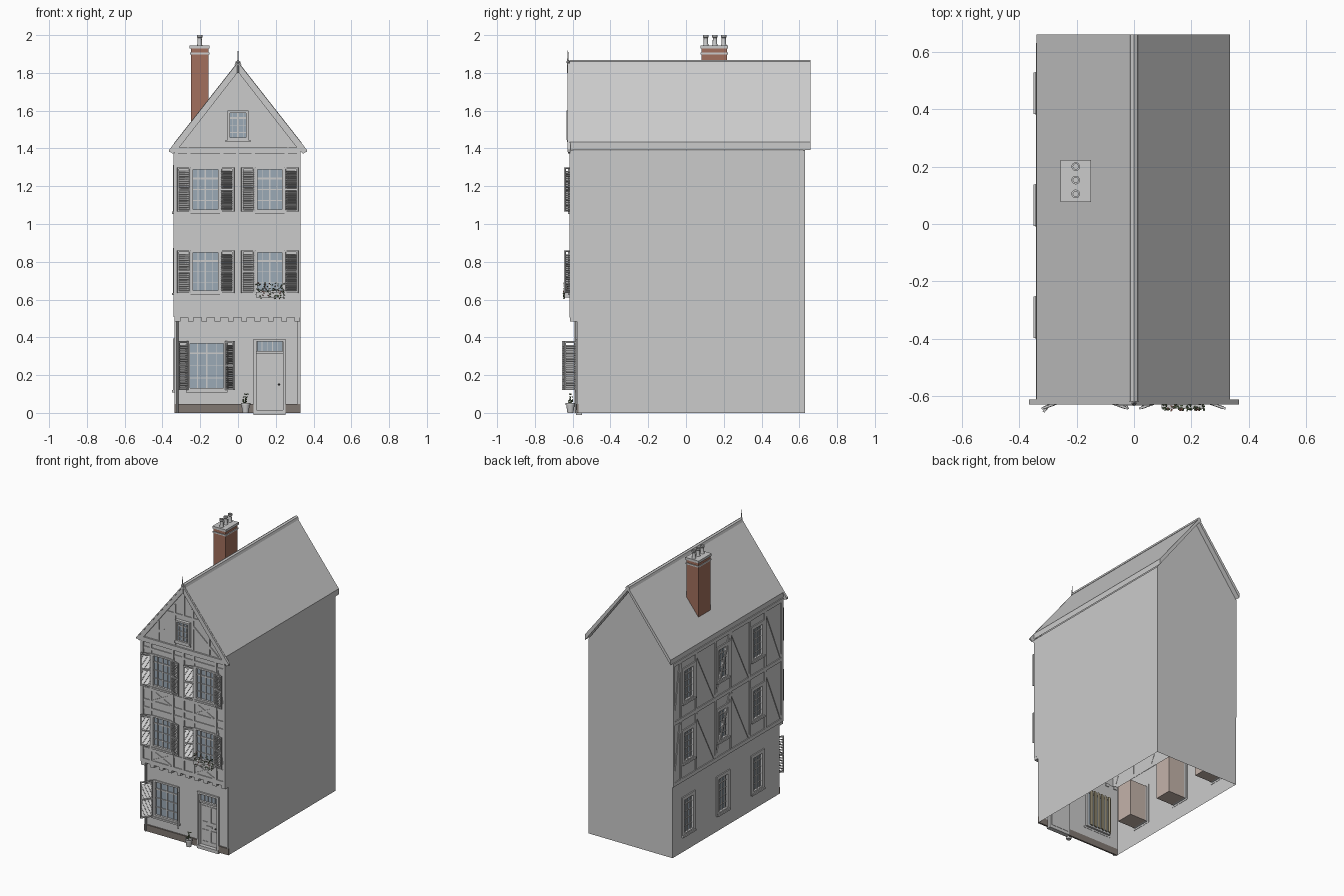
import bpy, bmesh, math, random
from mathutils import Vector as V, Matrix

if "Cube" in bpy.data.objects:
    bpy.data.objects.remove(bpy.data.objects["Cube"])
random.seed(4)
parts = {}
COL = {"glass": (.33, .4, .47, 1), "brick": (.36, .16, .11, 1), "stone": (.22, .19, .17, 1),
       "room": (.55, .45, .4, 1), "curtain": (.62, .54, .36, 1),
       "leaf": (.13, .19, .09, 1), "petal": (.6, .25, .2, 1), "dark": (.1, .1, .1, 1)}
part_col = {}


def bm_of(name, col=None):
    part_col[name] = col
    return parts.setdefault(name, bmesh.new())


def frame(o, u, v, d):
    """Local wall axes: u along, v up, d outward."""
    o, u, v, d = V(o), V(u), V(v), V(d)
    return lambda a, b, c: o + u * a + v * b + d * c


def prism(name, M, pts, d0, d1, col=None):
    bm = bm_of(name, col)
    a = [bm.verts.new(M(x, y, d0)) for x, y in pts]
    b = [bm.verts.new(M(x, y, d1)) for x, y in pts]
    bm.faces.new(a[::-1])
    bm.faces.new(b)
    for i in range(len(a)):
        j = (i + 1) % len(a)
        bm.faces.new((a[i], a[j], b[j], b[i]))


def slab(name, M, u0, u1, v0, v1, d0, d1, col=None):
    prism(name, M, [(u0, v0), (u1, v0), (u1, v1), (u0, v1)], d0, d1, col)


def beam(name, M, p, q, w, d0=-.002, d1=.006, col=None):
    p, q = V(p), V(q)
    t = (q - p).normalized() * w / 2
    n = V((-t.y, t.x))
    prism(name, M, [p - n, q - n, q + n, p + n], d0, d1, col)


def lathe(name, prof, loc, n=16, col=None):
    bm = bm_of(name, col)
    rings = [[bm.verts.new(V(loc) + V((r * math.cos(k * math.tau / n), r * math.sin(k * math.tau / n), z)))
              for k in range(n)] for r, z in prof]
    for a, b in zip(rings, rings[1:]):
        for k in range(n):
            bm.faces.new((a[k], a[(k + 1) % n], b[(k + 1) % n], b[k]))
    bm.faces.new(rings[0][::-1])
    bm.faces.new(rings[-1])


def panel(name, M, u0, u1, v0, v1, holes):
    """Flat wall with rectangular openings."""
    bm = bm_of(name)
    us = sorted({u0, u1, *[h[i] for h in holes for i in (0, 1)]})
    vs = sorted({v0, v1, *[h[i] for h in holes for i in (2, 3)]})
    for a, b in zip(us, us[1:]):
        for c, d in zip(vs, vs[1:]):
            m, n = (a + b) / 2, (c + d) / 2
            if not any(h[0] < m < h[1] and h[2] < n < h[3] for h in holes):
                bm.faces.new([bm.verts.new(M(*p, 0)) for p in ((a, c), (b, c), (b, d), (a, d))])


def border(name, M, u0, u1, v0, v1, w, d0, d1):
    for a, b in ((u0, u0 + w), (u1 - w, u1)):
        slab(name, M, a, b, v0, v1, d0, d1)
    for a, b in ((v0, v0 + w), (v1 - w, v1)):
        slab(name, M, u0 + w, u1 - w, a, b, d0, d1)


def window(M, u0, u1, v0, v1, cols=4, rows=4, sill=.014):
    border("window_frames", M, u0, u1, v0, v1, .012, -.016, .007)
    slab("window_glass", M, u0 + .01, u1 - .01, v0 + .01, v1 - .01, -.012, -.009, "glass")
    for i in range(1, cols):
        u, w = u0 + (u1 - u0) * i / cols, .004 if i * 2 == cols else .0022
        slab("window_bars", M, u - w, u + w, v0 + .01, v1 - .01, -.011, -.002)
    for i in range(1, rows):
        v, w = v0 + (v1 - v0) * i / rows, .0045 if i == rows - 1 else .0022
        slab("window_bars", M, u0 + .01, u1 - .01, v - w, v + w, -.011, -.003)
    slab("window_sills", M, u0 - .01, u1 + .01, v0 - .012, v0, -.002, sill)


def shutter(hx, hy, tx, ty, v0, v1):
    """Louvred leaf from hinge to tip."""
    h, t = V((hx, hy, 0)), V((tx, ty, 0))
    L, u = (t - h).length, (t - h).normalized()
    n = V((u.y, -u.x, 0))
    M = frame(h, u, (0, 0, 1), n)
    border("shutters", M, 0, L, v0, v1, .009, -.004, .004)
    m = (v0 + v1) / 2
    slab("shutters", M, .009, L - .009, m - .005, m + .005, -.004, .004)
    S = frame(h, n, (0, 0, 1), u)
    z = v0 + .016
    while z < v1 - .014:
        beam("shutter_slats", S, (-.0045, z - .004), (.0045, z + .004), .002, .008, L - .008)
        z += .0115


# --- wall frames ---
Z = (0, 0, 1)
G = frame((0, -.57, 0), (1, 0, 0), Z, (0, -1, 0))
F = frame((0, -.61, 0), (1, 0, 0), Z, (0, -1, 0))
A = frame((0, -.626, 0), (1, 0, 0), Z, (0, -1, 0))
B = frame((0, .63, 0), (1, 0, 0), Z, (0, 1, 0))
L = frame((-.335, 0, 0), (0, 1, 0), Z, (-1, 0, 0))
R = frame((.33, 0, 0), (0, 1, 0), Z, (1, 0, 0))

levels = [(.12, .38), (.635, .86), (1.065, 1.3)]
front_w = [(-.25, -.095, *lv) for lv in levels[1:]] + [(.09, .245, *lv) for lv in levels[1:]]
shop_w = (-.265, -.065, .12, .38)
door = (.09, .245, 0, .38)
side_w = [(y - .062, y + .062, *lv) for y in (-.325, .065, .455) for lv in levels]
JZ = .505

# --- walls, open underneath ---
panel("walls", G, -.335, .33, 0, JZ, [shop_w, door])
panel("walls", F, -.335, .33, JZ, 1.39, front_w)
panel("walls", L, -.57, .63, 0, 1.39, side_w)
panel("walls", R, -.57, .63, 0, 1.39, [])
for M in (L, R):
    panel("walls", M, -.61, -.57, JZ, 1.39, [])
panel("walls", B, -.335, .33, 0, 1.39, [])
panel("walls", frame((0, 0, JZ), (1, 0, 0), (0, 1, 0), Z), -.335, .33, -.61, -.57, [])
for M in (F, B):
    prism("gables", M, [(-.335, 1.39), (.33, 1.39), (0, 1.825)], -.01, 0)

# --- windows, rooms and curtains behind ---
for w in front_w + [shop_w]:
    M = G if w is shop_w else F
    window(M, *w)
    n = 12
    s = (w[1] - w[0] - .02) / n
    for i in range(n):
        u = w[0] + .01 + i * s
        d = -.03 - .008 * (i % 2)
        slab("curtains", M, u, u + s, w[2], w[3], d - .006, d, "curtain")
for w in side_w:
    window(L, *w, cols=4, rows=5, sill=.015)
    border("side_window_surrounds", L, w[0] - .013, w[1] + .013, w[2] - .01, w[3] + .013, .013, -.002, .008)
    slab("room_boxes", L, *w, -.145, -.016, "room")
window(A, -.055, .055, 1.445, 1.6, cols=4, rows=4, sill=.005)

# --- shutters ---
for u0, u1, v0, v1 in front_w:
    shutter(u0, -.617, u0 - .072, -.643, v0, v1)
    shutter(u1, -.617, u1 + .074, -.643, v0, v1)
shutter(-.265, -.582, -.315, -.655, .12, .38)
shutter(-.065, -.582, -.02, -.645, .12, .38)

# --- door ---
border("door_frame", G, .083, .252, -.012, .392, .014, -.02, .012)
slab("door_frame", G, .095, .24, .315, .327, -.02, .004)
slab("door_leaf", G, .097, .238, .01, .315, -.022, -.012)
for u in (.108, .172):
    for v0, v1 in ((.035, .125), (.175, .295)):
        border("door_panels", G, u, u + .055, v0, v1, .008, -.013, -.008)
slab("letter_flap", G, .145, .19, .145, .156, -.013, -.007)
slab("transom_glass", G, .1, .236, .325, .38, -.016, -.012, "glass")
for i in range(1, 5):
    slab("transom_bars", G, .097 + i * .028, .101 + i * .028, .325, .38, -.013, -.006)
lathe("door_knob", [(.002, -.005), (.005, 0), (.002, .005)], (.217, -.565, .15), 10, "dark")
slab("door_step", G, .083, .252, 0, .014, -.02, .016)

# --- plinth and ground floor corner posts ---
for a, b in ((-.335, .083), (.252, .33)):
    slab("plinth", G, a, b, 0, .046, -.002, .01, "stone")
for a in (-.335, .316):
    slab("corner_posts", G, a, a + .014, .046, JZ, -.002, .008)
lathe("drainpipe", [(.005, 0), (.005, .49)], (-.321, -.585, 0), 10)

# --- jetty beam with joist ends ---
slab("jetty_beam", F, -.335, .33, JZ, .535, -.002, .006)
for i in range(10):
    u = -.335 + i * .0705
    slab("joist_ends", F, u, u + .03, .485, JZ + .002, -.045, .005)

# --- front timber framing ---
T = "front_timbers"
for z in (.61, .9, .955, 1.04, 1.33):
    beam(T, F, (-.335, z), (.33, z), .018)
for u in (-.326, -.26, -.085, -.0025, .08, .255, .321):
    beam(T, F, (u, .535), (u, 1.39), .018, d1=.007)
for u in (-.1725, .1675):
    for v0, v1 in ((.535, .605), (.96, 1.035)):
        for s in (-1, 1):
            beam(T, F, (u - .075, v0 if s > 0 else v1), (u + .075, v1 if s > 0 else v0), .013, d1=.005)
for s in (-1, 1):
    for v in (.62, 1.05):
        beam(T, F, (s * .31, v), (s * .265, v + .27), .013, d1=.005)
    beam(T, F, (s * .07, 1.41), (s * .07, 1.7), .016)
    beam(T, F, (s * .27, 1.41), (s * .07, 1.58), .016)
    slab(T, F, s * .2 - .008, s * .2 + .008, 1.41, 1.55, -.002, .006)
beam(T, F, (-.15, 1.63), (.15, 1.63), .018)
beam(T, F, (0, 1.63), (0, 1.8), .018)
slab("gable_beam", F, -.335, .33, 1.372, 1.405, -.002, .012)

# --- left side timber framing ---
T = "side_timbers"
for z in (.52, .955, 1.375):
    beam(T, L, (-.61, z), (.63, z), .026, d1=.007)
for y in (-.6, .62):
    beam(T, L, (y, .52), (y, 1.38), .02, d1=.007)
for y in (-.325, .065, .455):
    for s in (-1, 1):
        beam(T, L, (y + s * .085, .52), (y + s * .085, 1.38), .018)
for a, b in ((-.59, -.42), (.14, -.01), (.16, .365), (.61, .55), (-.23, -.03)):
    for v in (.535, .97):
        beam(T, L, (a, v), (b, v + .39), .018, d1=.005)

# --- roof, ridge, barge boards, finial ---
K = 1.275
prism("roof", F, [(-.34, 1.86 - .34 * K), (0, 1.86), (.335, 1.86 - .335 * K), (.335, 1.392),
                  (0, 1.832), (-.34, 1.392)], -1.27, .006)
prism("ridge_cap", F, [(-.018, 1.842), (-.012, 1.86), (0, 1.867), (.012, 1.86), (.018, 1.842), (0, 1.85)], -1.27, .008)
for s in (-1, 1):
    prism("barge_boards", F, [(0, 1.85), (s * .365, 1.385), (s * .345, 1.372), (s * .315, 1.4), (0, 1.805)], .004, .014)
    prism("barge_trim", F, [(0, 1.857), (s * .365, 1.392), (s * .365, 1.38), (0, 1.845)], .002, .018)
    slab("eave_hooks", frame((0, -.565, 0), (1, 0, 0), Z, (0, -1, 0)), s * .32 - .014, s * .32 + .014, 1.4, 1.432, 0, .004)
lathe("finial", [(.005, 1.8), (.005, 1.85), (.009, 1.858), (.004, 1.868), (.003, 1.89), (.001, 1.92)], (0, -.625, 0), 8)

# --- chimney ---
C = frame((-.203, .15, 0), (1, 0, 0), (0, 1, 0), Z)
for name, e, z0, z1, c in (("chimney_stack", 0, 1.5, 1.93, "brick"), ("chimney_band", .005, 1.897, 1.907, None),
                           ("chimney_cap", .006, 1.928, 1.945, None)):
    slab(name, C, -.047 - e, .047 + e, -.067 - e, .067 + e, z0, z1, c)
for y in (.105, .153, .2):
    lathe("chimney_pots", [(.015, 1.944), (.012, 1.955), (.011, 1.985), (.015, 1.99), (.015, 2.0), (.009, 2.0),
                           (.009, 1.96)], (-.203, y, 0), 16)

# --- plant pot and window box ---
lathe("plant_pot", [(.016, 0), (.022, .042), (.025, .042), (.025, .052), (.02, .052), (.019, .045)], (.04, -.612, 0))
lathe("plant_stem", [(.002, .04), (.0015, .09)], (.04, -.612, 0), 6, "leaf")
slab("window_box", F, .095, .242, .612, .64, .008, .032)


def tuft(name, loc, r, col):
    m = Matrix.Translation(loc) @ Matrix.Rotation(random.uniform(0, 6.28), 4, V((random.random(), random.random(), 1)))
    bmesh.ops.create_icosphere(bm_of(name, col), subdivisions=1, radius=r, matrix=m @ Matrix.Diagonal((1, .6, .45, 1)))


for i in range(80):
    hang = i % 3 == 0
    p = (random.uniform(.095, .245), -.645 + random.uniform(-.004, .004) if hang else random.uniform(-.647, -.62),
         random.uniform(.605, .65) if hang else random.uniform(.64, .688))
    tuft("box_flowers" if i % 5 == 0 else "box_leaves", p, .006, "petal" if i % 5 == 0 else "leaf")
for i in range(14):
    tuft("pot_leaves", (.04 + random.uniform(-.014, .014), -.612 + random.uniform(-.012, .012), random.uniform(.055, .1)), .007, "leaf")

# --- turn the parts into objects ---
mats = {}
for name, bm in parts.items():
    if name == "walls":
        bmesh.ops.remove_doubles(bm, verts=bm.verts, dist=1e-5)
    bmesh.ops.recalc_face_normals(bm, faces=bm.faces)
    me = bpy.data.meshes.new(name)
    bm.to_mesh(me)
    bm.free()
    ob = bpy.data.objects.new(name, me)
    bpy.context.collection.objects.link(ob)
    c = part_col[name]
    if c:
        if c not in mats:
            mats[c] = bpy.data.materials.new(c)
            mats[c].diffuse_color = COL[c]
        me.materials.append(mats[c])
    if name in ("chimney_pots", "plant_pot", "finial", "drainpipe", "door_knob"):
        bpy.context.view_layer.objects.active = ob
        ob.select_set(True)
        bpy.ops.object.shade_smooth_by_angle()
        ob.select_set(False)

for m in bpy.data.materials:
    if m.users and not m.is_grease_pencil:
        m.use_nodes = True
        m.node_tree.nodes["Principled BSDF"].inputs["Base Color"].default_value = m.diffuse_color
